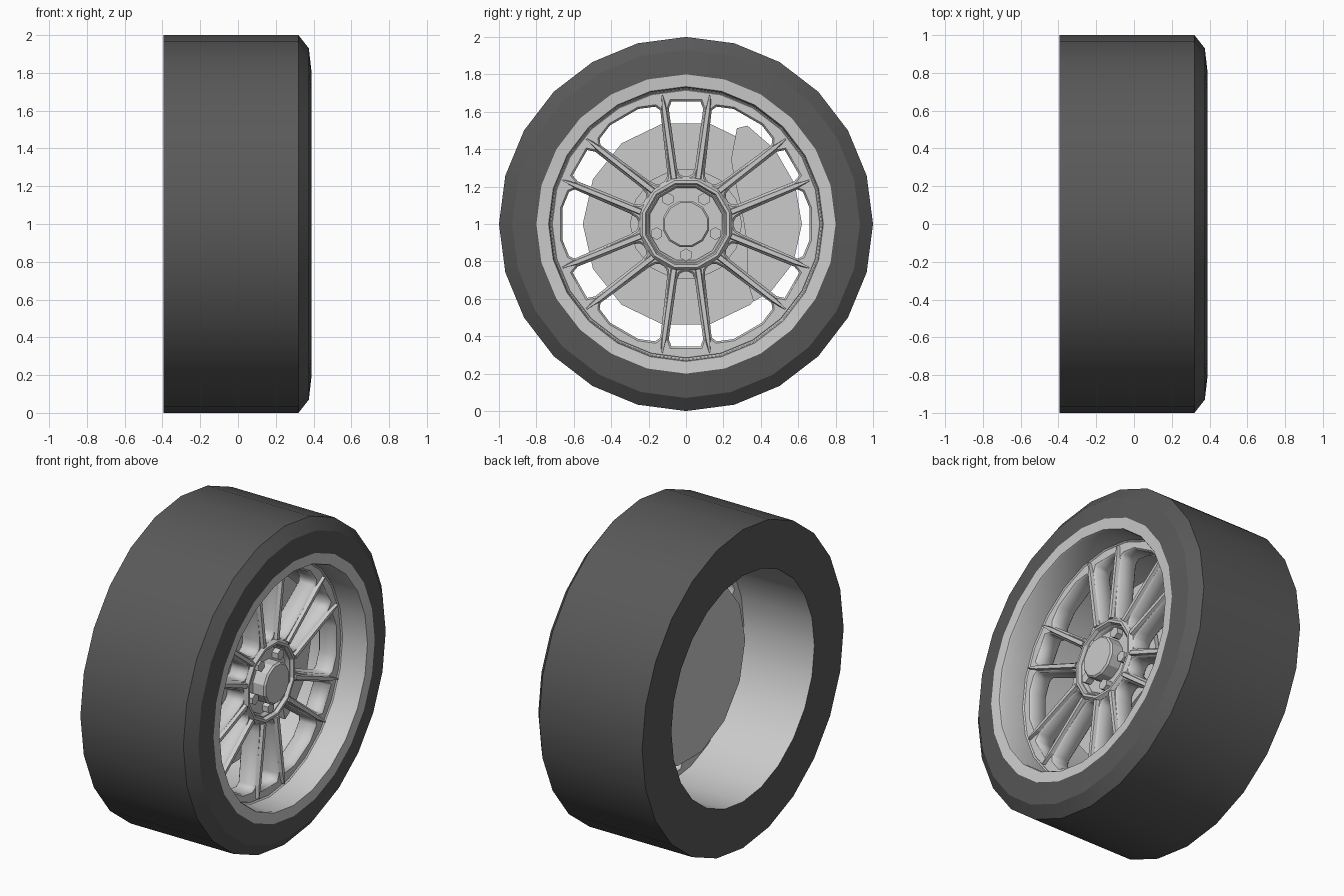
import bpy, bmesh
from math import sin, cos, radians, pi
from mathutils import Vector

if "Cube" in bpy.data.objects:
    bpy.data.objects.remove(bpy.data.objects["Cube"])

dark = bpy.data.materials.new("rubber")
dark.diffuse_color = (0.1, 0.1, 0.1, 1)
dark.use_nodes = True
dark.node_tree.nodes["Principled BSDF"].inputs["Base Color"].default_value = dark.diffuse_color


def finish(name, bm, smooth=True, mat=None):
    bmesh.ops.remove_doubles(bm, verts=bm.verts, dist=1e-5)
    bmesh.ops.recalc_face_normals(bm, faces=bm.faces)
    me = bpy.data.meshes.new(name)
    bm.to_mesh(me)
    bm.free()
    ob = bpy.data.objects.new(name, me)
    bpy.context.collection.objects.link(ob)
    if mat:
        me.materials.append(mat)
    if smooth:
        bpy.ops.object.select_all(action='DESELECT')
        ob.select_set(True)
        bpy.context.view_layer.objects.active = ob
        bpy.ops.object.shade_smooth_by_angle(angle=radians(28))
    return ob


def polar(x, r, deg):
    a = radians(deg)
    return Vector((x, r * cos(a), 1 + r * sin(a)))


def lathe(name, profile, n, start=0.0, smooth=True, mat=None):
    """Spin (x, radius) points around the wheel axle."""
    bm = bmesh.new()
    rings = [[bm.verts.new(polar(x, r, start + 360 * i / n)) for i in range(n)]
             for x, r in profile]
    for a, b in zip(rings, rings[1:]):
        for i in range(n):
            j = (i + 1) % n
            bm.faces.new((a[i], a[j], b[j], b[i]))
    for ring, (x, r) in ((rings[0], profile[0]), (rings[-1], profile[-1])):
        if r < 0.6:                      # cap the small solid parts
            bm.faces.new(ring)
    return finish(name, bm, smooth, mat)


def prism(bm, low, high):
    """Solid between two matching loops of points."""
    a = [bm.verts.new(p) for p in low]
    b = [bm.verts.new(p) for p in high]
    bm.faces.new(a)
    bm.faces.new(b)
    for i in range(len(a)):
        j = (i + 1) % len(a)
        bm.faces.new((a[i], a[j], b[j], b[i]))


# Tyre and rim barrel
lathe("tyre", [(-0.395, 0.71), (-0.395, 1.0), (0.32, 1.0), (0.375, 0.93), (0.39, 0.8)], 24, mat=dark)
lathe("rim_barrel", [(0.39, 0.8), (0.385, 0.735), (0.375, 0.73), (0.22, 0.725), (0.21, 0.715),
                     (0.12, 0.71), (-0.395, 0.71)], 24)

# Spoke plate: outer ring and twelve spokes left between rounded openings
cu = bpy.data.curves.new("spoke_plate", 'CURVE')
cu.dimensions = '2D'
cu.fill_mode = 'BOTH'
cu.extrude = 0.05
cu.bevel_depth = 0.01
cu.bevel_resolution = 0
cu.offset = -0.01


def spline(points):
    sp = cu.splines.new('POLY')
    sp.points.add(len(points) - 1)
    for p, (u, v) in zip(sp.points, points):
        p.co = (u, v, 0, 1)
    sp.use_cyclic_u = True


def circle(r, n, start=0.0):
    return [(r * cos(2 * pi * i / n + start), r * sin(2 * pi * i / n + start)) for i in range(n)]


narrow = [(0.255, 0.012), (0.265, 0.034), (0.30, 0.048), (0.615, 0.092), (0.655, 0.078)]
wide = [(0.255, 0.012), (0.265, 0.034), (0.30, 0.056), (0.595, 0.185), (0.625, 0.172), (0.66, 0.087)]
spline(circle(0.725, 24))
for k in range(12):
    half = narrow if k % 2 else wide
    outline = half + [(u, -v) for u, v in reversed(half)]
    c, s = cos(radians(30 * k)), sin(radians(30 * k))
    spline([(u * c - v * s, u * s + v * c) for u, v in outline])
spline(circle(0.2, 12, pi / 12))
plate = bpy.data.objects.new("spoke_plate", cu)
plate.location = (0.155, 0, 1)
plate.rotation_euler = (pi / 2, 0, pi / 2)
bpy.context.collection.objects.link(plate)

# Raised ridge along each spoke, tapering to a point on the ring
bm = bmesh.new()
for k in range(6):
    mid = 30 + 60 * k
    for side in (-1, 1):
        a = polar(0, 0.25, mid + side * 15)
        b = polar(0, 0.70, mid + side * 10.5)
        d = (b - a).normalized()
        w = Vector((1, 0, 0)).cross(d)
        X = Vector((1, 0, 0))
        low = [a - w * 0.022, b - d * 0.08 - w * 0.020, b - w * 0.005,
               b + w * 0.005, b - d * 0.08 + w * 0.020, a + w * 0.022]
        high = [a - w * 0.012, b - d * 0.08 - w * 0.010, b - w * 0.003,
                b + w * 0.003, b - d * 0.08 + w * 0.010, a + w * 0.012]
        prism(bm, [p + X * 0.19 for p in low], [p + X * 0.235 for p in high])
finish("spoke_ridges", bm, False)

# Hub with recessed bolt face and centre cap
lathe("hub", [(0.08, 0.24), (0.215, 0.255), (0.235, 0.24), (0.235, 0.225), (0.19, 0.205),
              (0.19, 0.13)], 12, 15, False)
lathe("centre_cap", [(0.18, 0.128), (0.265, 0.128), (0.275, 0.118)], 12, 15, False)

# Five wheel bolts
bm = bmesh.new()
for k in range(5):
    c = polar(0, 0.165, -90 + 72 * k)
    hexagon = [Vector((0, v, u)) for u, v in circle(0.034, 6)]
    prism(bm, [c + h + Vector((0.18, 0, 0)) for h in hexagon],
          [c + h + Vector((0.23, 0, 0)) for h in hexagon])
finish("wheel_bolts", bm, False)

# Brake disc with hat
lathe("brake_disc", [(-0.025, 0.552), (0.02, 0.552), (0.02, 0.30), (0.09, 0.30)], 14, 180, False)

# Brake caliper: a crescent clamped over the disc edge
outer = [(0.62, 58), (0.62, 40), (0.62, 20), (0.62, 0), (0.61, -20), (0.58, -38), (0.55, -49)]
inner = [(0.45, -43), (0.35, -20), (0.31, 0), (0.31, 20), (0.35, 42), (0.42, 55), (0.58, 62)]
bm = bmesh.new()
prism(bm, [polar(0.0, r, a) for r, a in outer + inner],
      [polar(0.075, r, a) for r, a in outer + inner])
finish("brake_caliper", bm, False)
